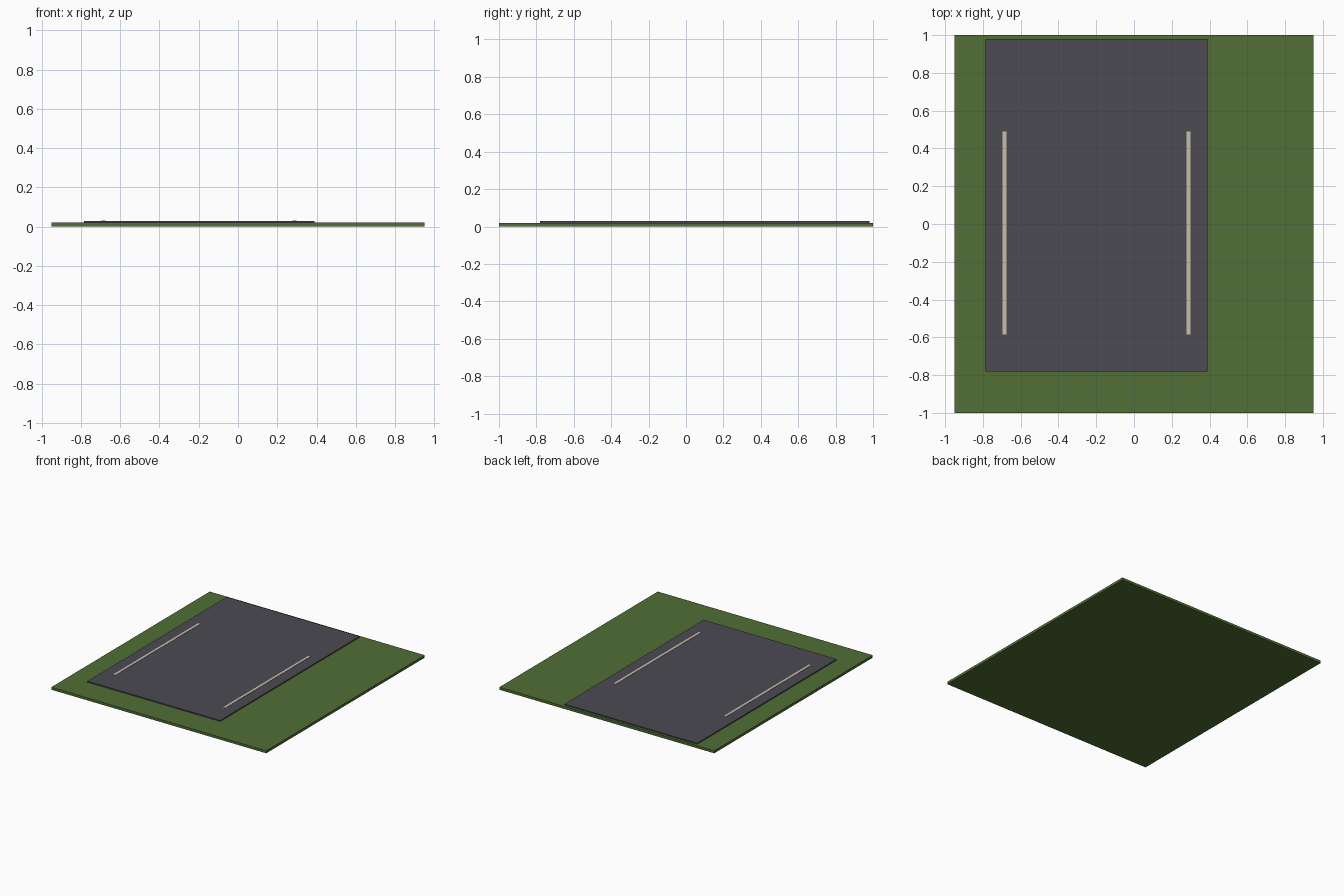
import bpy

if "Cube" in bpy.data.objects:
    bpy.data.objects.remove(bpy.data.objects["Cube"])


def material(name, rgb):
    mat = bpy.data.materials.new(name)
    mat.diffuse_color = (*rgb, 1.0)
    mat.use_nodes = True
    mat.node_tree.nodes["Principled BSDF"].inputs["Base Color"].default_value = mat.diffuse_color
    return mat


def slab(name, x, y, z, mat):
    """Box spanning the given (min, max) ranges."""
    bpy.ops.mesh.primitive_cube_add(size=1)
    obj = bpy.context.object
    obj.name = name
    spans = (x, y, z)
    for v in obj.data.vertices:
        v.co = [lo if c < 0 else hi for c, (lo, hi) in zip(v.co, spans)]
    obj.data.materials.append(mat)
    return obj


grass = material("grass green", (0.082, 0.158, 0.037))
asphalt = material("asphalt grey", (0.070, 0.070, 0.085))
paint = material("cream paint", (0.58, 0.52, 0.42))

# Lawn base
slab("lawn", (-0.95, 0.95), (-1.0, 1.0), (0.0, 0.02), grass)

# Paved lot
slab("pavement", (-0.785, 0.389), (-0.78, 0.98), (0.02, 0.0285), asphalt)

# Painted edge lines
for side, cx in (("left", -0.686), ("right", 0.288)):
    slab(side + "_line", (cx - 0.01, cx + 0.01), (-0.586, 0.49),
         (0.0285, 0.0305), paint)
